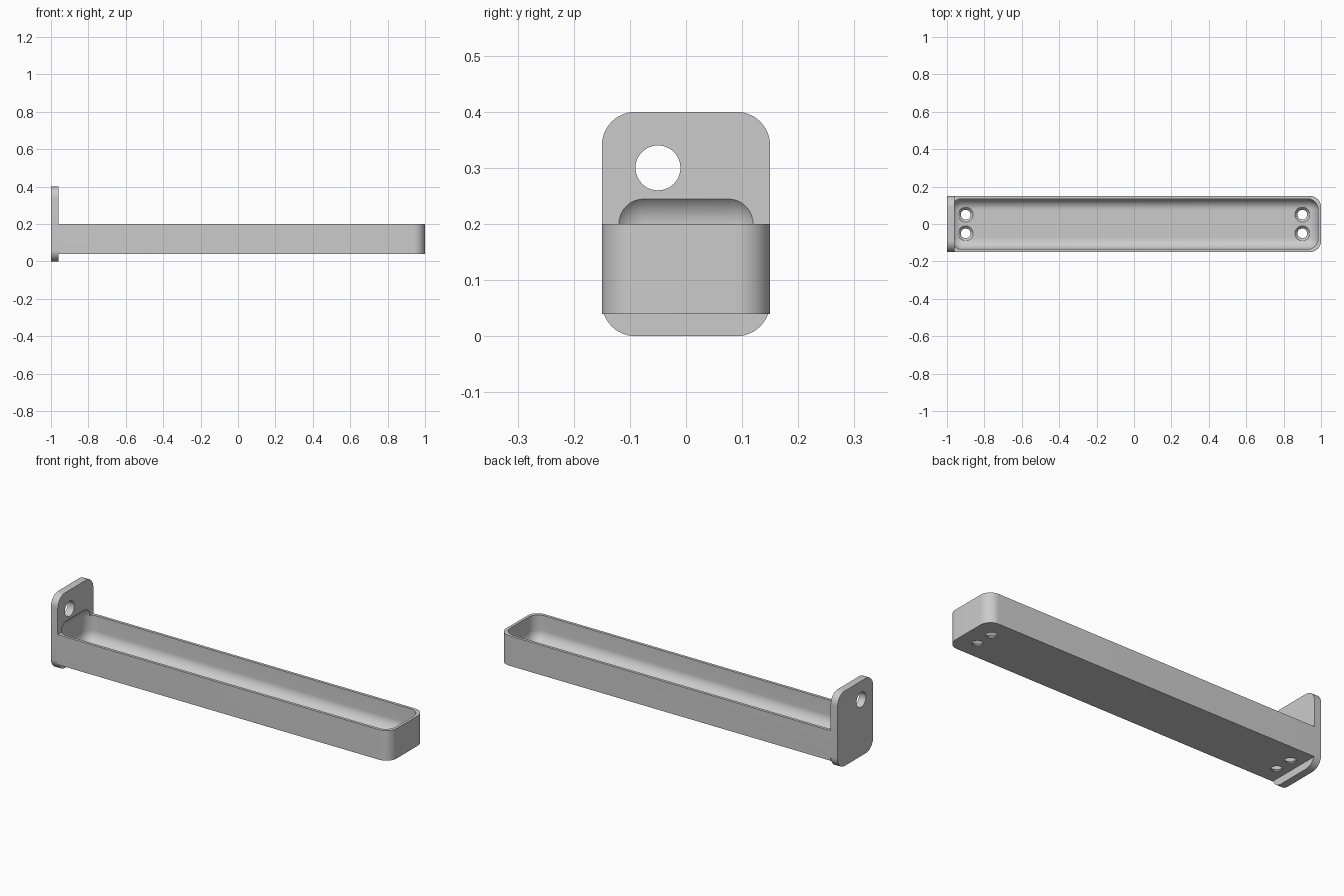
import bpy, bmesh, math
from mathutils import Matrix, Vector

old = bpy.data.objects.get("Cube")
if old:
    bpy.data.objects.remove(old, do_unlink=True)

grey = bpy.data.materials.new("light_grey")
grey.use_nodes = True
colour = (0.6, 0.6, 0.6, 1)
grey.diffuse_color = colour
grey.node_tree.nodes["Principled BSDF"].inputs["Base Color"].default_value = colour


def finish(bm, name):
    mesh = bpy.data.meshes.new(name)
    bm.to_mesh(mesh)
    bm.free()
    mesh.materials.append(grey)
    obj = bpy.data.objects.new(name, mesh)
    bpy.context.collection.objects.link(obj)
    return obj


def box(name, low, high, radius, rounded):
    """Box between two corners; edges passing the rule are rounded."""
    low, high = Vector(low), Vector(high)
    bm = bmesh.new()
    bmesh.ops.create_cube(bm, size=1)
    for v in bm.verts:
        v.co = (low + high) / 2 + v.co * (high - low)
    edges = [e for e in bm.edges if rounded(e.verts[0].co, e.verts[1].co)]
    bmesh.ops.bevel(bm, geom=edges, offset=radius, offset_type='OFFSET',
                    segments=12, profile=0.5, affect='EDGES')
    return finish(bm, name)


def cone(name, centre, r_low, r_high, depth, axis='Z'):
    bm = bmesh.new()
    turn = Matrix.Rotation(math.pi / 2, 4, 'Y') if axis == 'X' else Matrix()
    bmesh.ops.create_cone(bm, cap_ends=True, segments=48, radius1=r_low,
                          radius2=r_high, depth=depth,
                          matrix=Matrix.Translation(centre) @ turn)
    return finish(bm, name)


def combine(target, tool, operation):
    mod = target.modifiers.new(operation.lower(), 'BOOLEAN')
    mod.object, mod.operation, mod.solver = tool, operation, 'EXACT'
    bpy.context.view_layer.objects.active = target
    bpy.ops.object.modifier_apply(modifier=mod.name)
    bpy.data.objects.remove(tool, do_unlink=True)


R = 0.06
# Tray body, rounded at the free end only
tray = box("tray_with_mounting_plate", (-0.96, -0.15, 0.04), (1, 0.15, 0.2), R,
           lambda a, b: a.x > 0.9 and b.x > 0.9 and abs(a.z - b.z) > 0.1)
# Upright mounting plate with four rounded corners
plate = box("mounting_plate", (-1, -0.15, 0), (-0.96, 0.15, 0.4), R,
            lambda a, b: abs(a.x - b.x) > 0.01)
combine(tray, plate, 'UNION')

# Fully rounded cavity, biting slightly into the plate
cavity = box("cavity_cutter", (-0.98, -0.135, 0.06), (0.985, 0.135, 0.26), R,
             lambda a, b: True)
combine(tray, cavity, 'DIFFERENCE')

# Hanging hole in the plate
combine(tray, cone("hanging_hole_cutter", (-0.98, -0.05, 0.3), 0.04, 0.04, 0.1, 'X'),
        'DIFFERENCE')

# Countersunk screw holes in the floor
for x in (-0.9, 0.9):
    for y in (-0.05, 0.05):
        combine(tray, cone("screw_hole_cutter", (x, y, 0.05), 0.026, 0.026, 0.06), 'DIFFERENCE')
        combine(tray, cone("countersink_cutter", (x, y, 0.0525), 0.026, 0.04, 0.015),
                'DIFFERENCE')
        combine(tray, cone("screw_head_cutter", (x, y, 0.08), 0.04, 0.04, 0.04), 'DIFFERENCE')

# Smooth fillets, sharp rims
bpy.ops.object.select_all(action='DESELECT')
tray.select_set(True)
bpy.context.view_layer.objects.active = tray
bpy.ops.object.shade_smooth_by_angle(angle=math.radians(30))
